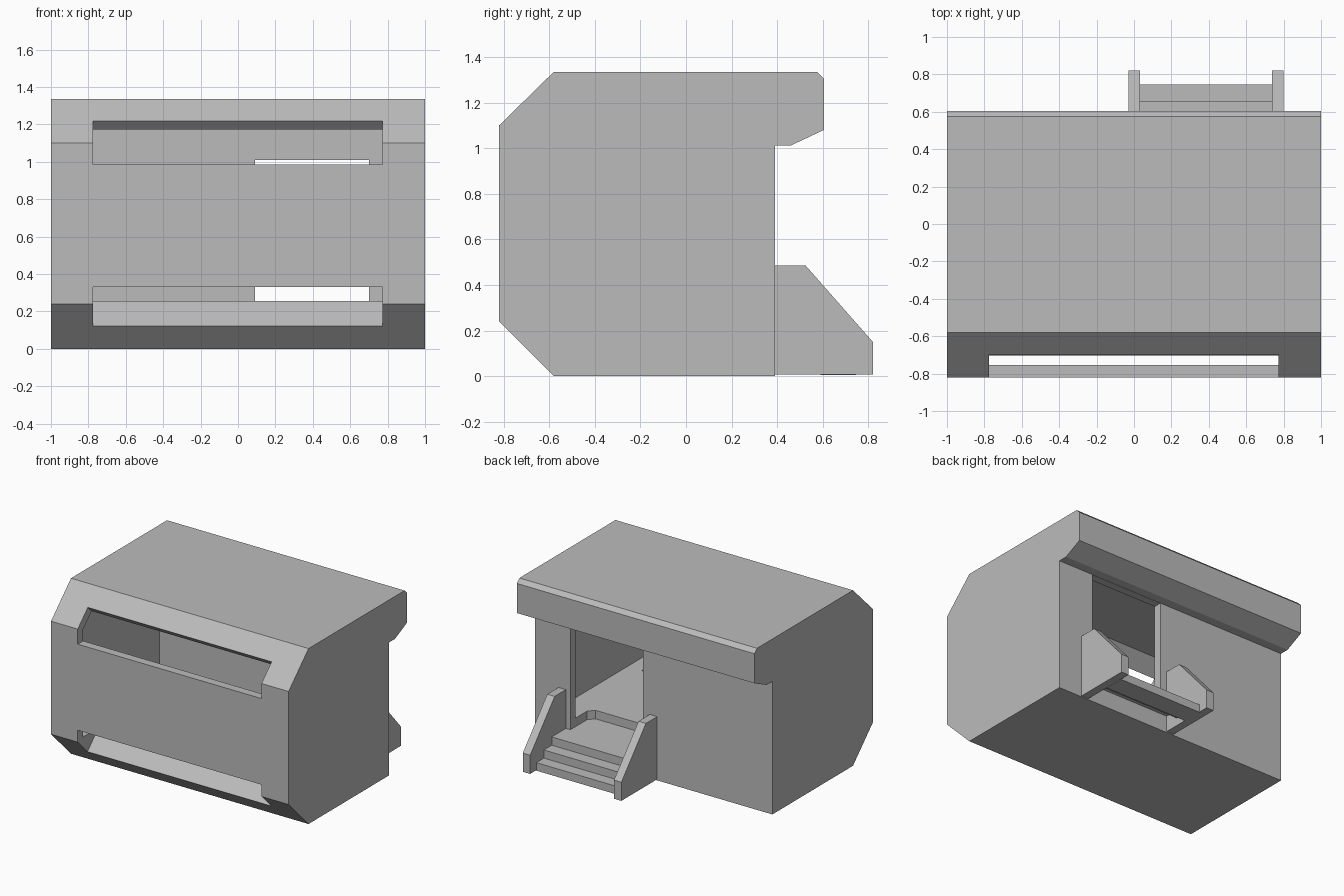
import bpy, bmesh

if "Cube" in bpy.data.objects:
    bpy.data.objects.remove(bpy.data.objects["Cube"])

grey = bpy.data.materials.new("plain grey")
grey.diffuse_color = (0.5, 0.5, 0.5, 1)
grey.use_nodes = True
grey.node_tree.nodes["Principled BSDF"].inputs["Base Color"].default_value = grey.diffuse_color


def prism(name, pts, a, b, axis="x"):
    """Extrude a profile: (y, z) points along x, or (x, y) points along z."""
    bm = bmesh.new()
    if axis == "x":
        verts = [bm.verts.new((a, p, q)) for p, q in pts]
        move = (b - a, 0, 0)
    else:
        verts = [bm.verts.new((p, q, a)) for p, q in pts]
        move = (0, 0, b - a)
    face = bm.faces.new(verts)
    res = bmesh.ops.extrude_face_region(bm, geom=[face])
    bmesh.ops.translate(bm, vec=move, verts=[v for v in res["geom"] if isinstance(v, bmesh.types.BMVert)])
    bmesh.ops.recalc_face_normals(bm, faces=bm.faces)
    me = bpy.data.meshes.new(name)
    bm.to_mesh(me)
    bm.free()
    me.materials.append(grey)
    ob = bpy.data.objects.new(name, me)
    bpy.context.collection.objects.link(ob)
    return ob


def cut(target, cutter):
    """Boolean difference, applied at once, and the cutter removed."""
    mod = target.modifiers.new("cut", "BOOLEAN")
    mod.operation = "DIFFERENCE"
    mod.solver = "EXACT"
    mod.object = cutter
    bpy.context.view_layer.objects.active = target
    bpy.ops.object.modifier_apply(modifier=mod.name)
    bpy.data.objects.remove(cutter)


# Shell with bevelled front and overhanging rear roof
shell = prism("shell", [(-.82, .24), (-.58, 0), (.39, 0), (.39, 1.012), (.46, 1.012), (.605, 1.08),
                        (.605, 1.305), (.575, 1.335), (-.58, 1.335), (-.82, 1.10)], -1, 1)

# Room inside
cut(shell, prism("room_cutter", [(-.755, .255), (.33, .255), (.33, 1.272), (-.553, 1.272), (-.755, 1.073)],
                 -.89, .89))

# Long front slots, cut square to the bevels
cut(shell, prism("upper_slot_cutter", [(-.95, .985), (-.65, .985), (-.65, 1.17), (-.85, 1.37), (-.95, 1.37)],
                 -.775, .772))
cut(shell, prism("lower_slot_cutter", [(-.95, .33), (-.495, .33), (-.90, -.075), (-.95, -.075)],
                 -.775, .772))

# Doorway with a sunken landing that has clipped inner corners
cut(shell, prism("door_cutter", [(.09, .45), (.70, .45), (.70, .19), (.66, .145), (.13, .145), (.09, .19)],
                 .19, 1.01, "z"))

# Hollow-backed stairs
prism("stairs", [(.745, .004), (.745, .065), (.655, .065), (.655, .127), (.56, .127), (.56, .19), (.39, .19),
                 (.39, .13), (.50, .13), (.50, .065), (.59, .065), (.59, .004)], .03, .74)

# Stair side walls
for side, x in (("left", -.03), ("right", .738)):
    prism(side + "_stair_wall", [(.39, .008), (.39, .485), (.525, .485), (.82, .15), (.82, .008)], x, x + .062)
